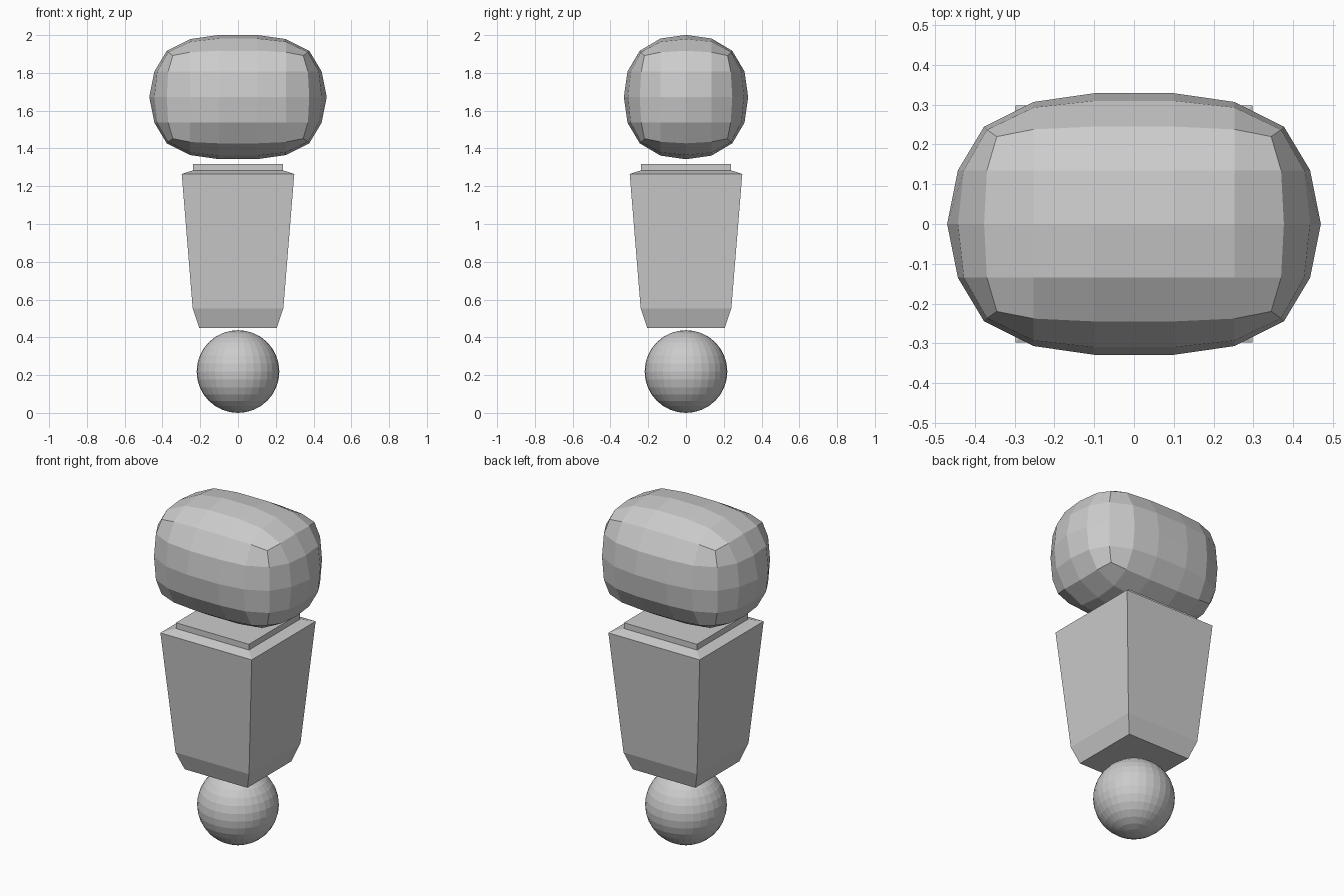
import bpy, bmesh
from mathutils import Matrix

if "Cube" in bpy.data.objects:
    bpy.data.objects.remove(bpy.data.objects["Cube"])


def finish(name, bm):
    bmesh.ops.recalc_face_normals(bm, faces=bm.faces[:])
    mesh = bpy.data.meshes.new(name)
    bm.to_mesh(mesh)
    bm.free()
    ob = bpy.data.objects.new(name, mesh)
    bpy.context.collection.objects.link(ob)
    return ob


# Ball foot
bm = bmesh.new()
bmesh.ops.create_uvsphere(bm, u_segments=32, v_segments=16, radius=0.219,
                          matrix=Matrix.Translation((0, 0, 0.219)))
finish("ball_foot", bm)

# Tapered square torso with chamfered ends and a low collar: (half width, z)
profile = [(0.205, 0.45), (0.24, 0.553), (0.298, 1.265),
           (0.238, 1.284), (0.238, 1.318)]
bm = bmesh.new()
rings = [[bm.verts.new((sx * w, sy * w, z))
          for sx, sy in ((-1, -1), (1, -1), (1, 1), (-1, 1))]
         for w, z in profile]
for lo, hi in zip(rings, rings[1:]):
    for k in range(4):
        n = (k + 1) % 4
        bm.faces.new((lo[k], lo[n], hi[n], hi[k]))
bm.faces.new(rings[0][::-1])
bm.faces.new(rings[-1])
finish("torso", bm)

# Rounded block head: 5 x 4 x 4 grid, each side bulging towards its middle
END = [[0.47, 0.443, 0.377], [0.443, 0.428, 0.370], [0.377, 0.370, 0.345]]
SIDE = [[0.329, 0.310, 0.245], [0.307, 0.293, 0.238], [0.245, 0.237, 0.22]]
STEP_X = [0.1, 0.253]
DIV = (5, 4, 4)
HEAD_Z = 1.672


def sign(v):
    return (v > 0) - (v < 0)


def head_point(g):
    dx, dy, dz = 2 * g[0] - 5, g[1] - 2, g[2] - 2
    i, j, k = abs(dx) // 2, abs(dy), abs(dz)
    x = END[j][k] if i == 2 else STEP_X[i]
    y = SIDE[i][k] if j == 2 else 0.135 * j
    z = SIDE[i][j] if k == 2 else 0.135 * k
    return (sign(dx) * x, sign(dy) * y, HEAD_Z + sign(dz) * z)


bm = bmesh.new()
verts = {}


def head_vert(g):
    if g not in verts:
        verts[g] = bm.verts.new(head_point(g))
    return verts[g]


for axis in range(3):
    u, v = (axis + 1) % 3, (axis + 2) % 3
    for level in (0, DIV[axis]):
        for a in range(DIV[u]):
            for b in range(DIV[v]):
                quad = []
                for da, db in ((0, 0), (1, 0), (1, 1), (0, 1)):
                    g = [0, 0, 0]
                    g[axis], g[u], g[v] = level, a + da, b + db
                    quad.append(head_vert(tuple(g)))
                bm.faces.new(quad)
finish("head", bm)
